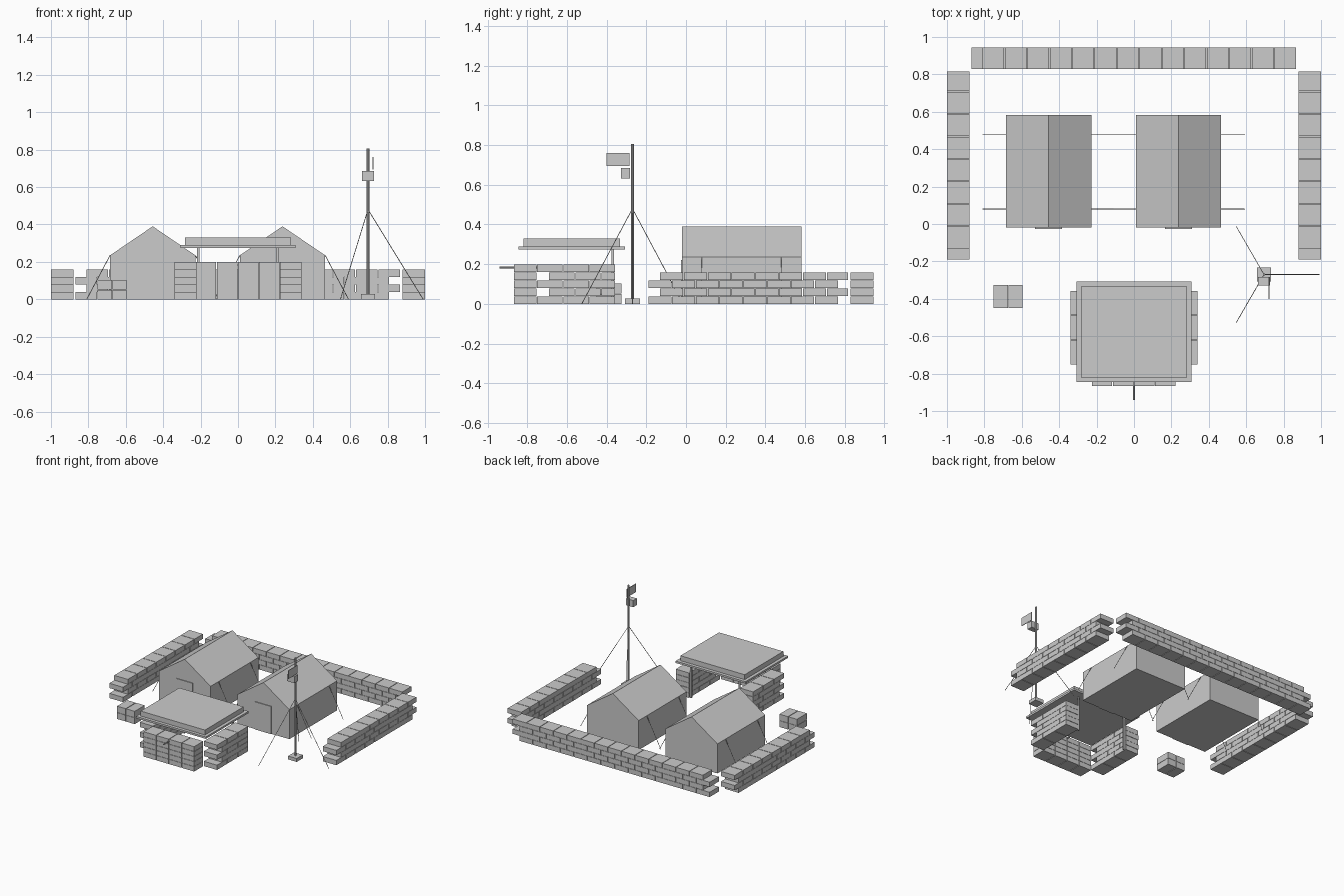
import bpy, bmesh, math
from mathutils import Vector, Matrix

if "Cube" in bpy.data.objects:
    bpy.data.objects.remove(bpy.data.objects["Cube"])

GREY = (0.6, 0.6, 0.6, 1)
mat = bpy.data.materials.new("plain_grey")
mat.use_nodes = True
mat.diffuse_color = GREY
mat.node_tree.nodes["Principled BSDF"].inputs["Base Color"].default_value = GREY


def finish(name, bm):
    mesh = bpy.data.meshes.new(name)
    bmesh.ops.recalc_face_normals(bm, faces=bm.faces)
    bm.to_mesh(mesh)
    bm.free()
    mesh.materials.append(mat)
    obj = bpy.data.objects.new(name, mesh)
    bpy.context.collection.objects.link(obj)
    return obj


def add_box(bm, lo, hi):
    lo, hi = Vector(lo), Vector(hi)
    m = Matrix.Translation((lo + hi) / 2) @ Matrix.Diagonal((hi - lo).to_4d())
    bmesh.ops.create_cube(bm, size=1, matrix=m)


def box(name, lo, hi):
    bm = bmesh.new()
    add_box(bm, lo, hi)
    return finish(name, bm)


def rod(name, a, b, radius, sides=6):
    a, b = Vector(a), Vector(b)
    d = b - a
    m = Matrix.Translation((a + b) / 2) @ d.to_track_quat("Z", "Y").to_matrix().to_4x4()
    bm = bmesh.new()
    bmesh.ops.create_cone(bm, cap_ends=True, segments=sides, radius1=radius,
                          radius2=radius, depth=d.length, matrix=m)
    return finish(name, bm)


def bag_wall(name, axis, rows, across, pitch=0.12, course=0.04, gap=0.004):
    """Rows of bags along an axis; each row is a (start, end) span."""
    bm = bmesh.new()
    for i, (start, end) in enumerate(rows):
        z = i * course
        p = start
        while p < end - 0.01:
            q = min(p + pitch, end) - gap
            if axis == "x":
                add_box(bm, (p, across[0], z), (q, across[1], z + course - gap / 2))
            else:
                add_box(bm, (across[0], p, z), (across[1], q, z + course - gap / 2))
            p += pitch
    return finish(name, bm)


# Perimeter walls, alternate courses shifted by half a bag
bag_wall("back_wall", "x", [(-0.87, 0.81), (-0.81, 0.87)] * 2, (0.83, 0.945))
for side, x in (("right", -0.94), ("left", 0.94)):
    bag_wall(side + "_wall", "y", [(-0.19, 0.77), (-0.13, 0.82)] * 2, (x - 0.06, x + 0.06))

# Tents with door flaps and guy ropes
for side, cx in (("right", -0.456), ("left", 0.238)):
    w, eave, ridge, y0, y1 = 0.228, 0.235, 0.39, -0.02, 0.582
    bm = bmesh.new()
    profile = [(-w, 0), (w, 0), (w, eave), (0, ridge), (-w, eave)]
    face = bm.faces.new([bm.verts.new((cx + x, y0, z)) for x, z in profile])
    ext = bmesh.ops.extrude_face_region(bm, geom=[face], use_keep_orig=True)
    moved = [v for v in ext["geom"] if isinstance(v, bmesh.types.BMVert)]
    bmesh.ops.translate(bm, verts=moved, vec=(0, y1 - y0, 0))
    finish(side + "_tent", bm)
    box(side + "_tent_door", (cx - 0.072, y0 - 0.006, 0), (cx + 0.072, y0, 0.22))
    for s in (-1, 1):
        for y in (0.08, 0.48):
            rod(side + "_tent_rope", (cx + s * w, y, 0.235), (cx + s * (w + 0.125), y, 0), 0.002)

# Bunker walls
bag_wall("bunker_front_wall", "x", [(-0.225, 0.225)] * 5, (-0.867, -0.753), 0.1125)
for side, x in (("right", -0.282), ("left", 0.282)):
    rows = [(-0.75, -0.353), (-0.69, -0.353)] * 2 + [(-0.75, -0.353)]
    bag_wall("bunker_" + side + "_wall", "y", rows, (x - 0.058, x + 0.058), 0.132)
    post_x = math.copysign(0.213, x)
    box("bunker_" + side + "_post", (post_x - 0.006, -0.376, 0), (post_x + 0.006, -0.364, 0.28))

# Bunker roof and gun barrel
box("bunker_roof_board", (-0.308, -0.845, 0.275), (0.308, -0.308, 0.29))
box("bunker_roof_cover", (-0.283, -0.82, 0.29), (0.283, -0.334, 0.329))
rod("gun_barrel", (0, -0.94, 0.183), (0, -0.72, 0.183), 0.005, 8)

# Crate stack
bm = bmesh.new()
for x in (-0.75, -0.67):
    for z in (0, 0.052):
        add_box(bm, (x, -0.45, z), (x + 0.075, -0.325, z + 0.05))
finish("crate_stack", bm)

# Radio mast
mx, my = 0.695, -0.27
box("mast_foot", (mx - 0.038, my - 0.038, 0), (mx + 0.038, my + 0.038, 0.027))
rod("mast_pole", (mx, my, 0), (mx, my, 0.806), 0.007, 8)
box("mast_equipment_box", (mx - 0.032, my - 0.058, 0.633), (mx + 0.032, my - 0.013, 0.686))
box("mast_panel", (0.72, -0.4, 0.694), (0.725, -0.285, 0.76))
for k in range(3):
    a = math.tau * k / 3
    rod("mast_guy_wire", (mx, my, 0.48),
        (mx + 0.295 * math.cos(a), my + 0.295 * math.sin(a), 0), 0.002)
